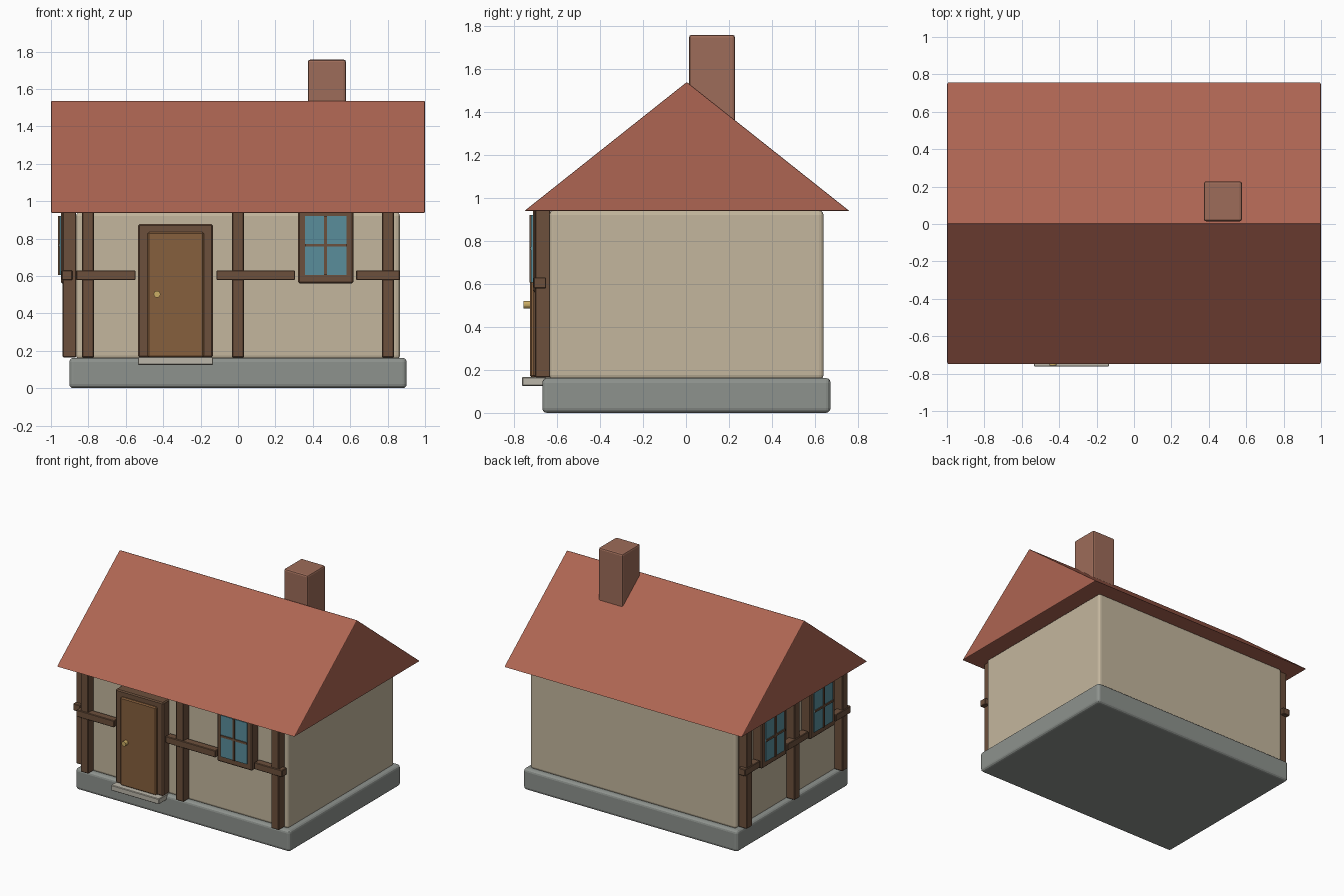
import bpy, bmesh, math
from mathutils import Matrix

if "Cube" in bpy.data.objects:
    bpy.data.objects.remove(bpy.data.objects["Cube"])


def mat(name, r, g, b):
    m = bpy.data.materials.new(name)
    m.diffuse_color = (r, g, b, 1)
    m.use_nodes = True
    m.node_tree.nodes["Principled BSDF"].inputs["Base Color"].default_value = m.diffuse_color
    return m


STONE = mat("stone", .27, .29, .27)
PLASTER = mat("plaster", .55, .47, .34)
TILE = mat("roof_tile", .42, .13, .085)
BRICK = mat("brick", .34, .15, .10)
TIMBER = mat("timber", .15, .08, .045)
DOOR = mat("door_wood", .24, .115, .047)
GLASS = mat("glass", .10, .27, .33)
STEP = mat("step_stone", .50, .47, .40)
BRASS = mat("brass", .60, .42, .13)

# The left wall is dressed like the front: same parts turned to face -x
FRONT = Matrix.Identity(4)
LEFT = Matrix.Translation((-.235, 0, 0)) @ Matrix.Rotation(-math.pi / 2, 4, 'Z')


def finish(name, bm, material, bevel=0, segments=2, side=FRONT):
    bm.transform(side)
    bmesh.ops.recalc_face_normals(bm, faces=bm.faces)
    me = bpy.data.meshes.new(name)
    bm.to_mesh(me)
    bm.free()
    me.materials.append(material)
    ob = bpy.data.objects.new(name, me)
    bpy.context.collection.objects.link(ob)
    if bevel:
        b = ob.modifiers.new("bevel", 'BEVEL')
        b.width = bevel
        b.segments = segments
    return ob


def box(name, x0, x1, y0, y1, z0, z1, material, bevel=.004, segments=1, side=FRONT):
    bm = bmesh.new()
    bmesh.ops.create_cube(bm, size=1)
    bmesh.ops.scale(bm, vec=(x1 - x0, y1 - y0, z1 - z0), verts=bm.verts)
    bmesh.ops.translate(bm, vec=((x0 + x1) / 2, (y0 + y1) / 2, (z0 + z1) / 2), verts=bm.verts)
    return finish(name, bm, material, bevel, segments, side)


def post(name, u, side=FRONT):
    box(name, u - .032, u + .032, -.702, -.63, .165, .945, TIMBER, side=side)


def rail(name, u0, u1, side=FRONT):
    box(name, u0, u1, -.708, -.65, .578, .63, TIMBER, side=side)


def window(name, u, side=FRONT):
    box(name + "_frame", u - .148, u + .148, -.712, -.63, .56, .955, TIMBER, .008, side=side)
    box(name + "_glass", u - .11, u + .11, -.72, -.69, .605, .92, GLASS, 0, side=side)
    box(name + "_bar_upright", u - .008, u + .008, -.727, -.70, .605, .92, TIMBER, 0, side=side)
    box(name + "_bar_cross", u - .11, u + .11, -.727, -.70, .757, .772, TIMBER, 0, side=side)


# Main masses
box("foundation", -.902, .902, -.668, .672, 0, .162, STONE, .022, 3)
box("walls", -.866, .866, -.635, .639, .155, .94, PLASTER, .02, 3)
box("chimney", .374, .577, .014, .228, 1.15, 1.757, BRICK, .012, 2)

# Roof: triangular profile extruded along x
bm = bmesh.new()
profile = [(-.752, .938), (.76, .938), (.004, 1.538)]
face = bm.faces.new([bm.verts.new((-1, y, z)) for y, z in profile])
ext = bmesh.ops.extrude_face_region(bm, geom=[face])
bmesh.ops.translate(bm, vec=(2, 0, 0), verts=[v for v in ext["geom"] if isinstance(v, bmesh.types.BMVert)])
finish("roof", bm, TILE, .006, 2)

# Front timbers and window
for i, x in enumerate((-.802, 0, .802)):
    post(f"front_post_{i}", x)
for i, (a, b) in enumerate(((-.866, -.548), (-.115, .305), (.632, .866))):
    rail(f"front_rail_{i}", a, b)
window("front_window", .469)

# Left wall timbers and windows
for i, y in enumerate((-.575, 0, .575)):
    post(f"left_post_{i}", y, LEFT)
for i, (a, b) in enumerate(((-.637, -.455), (-.127, .127), (.455, .637))):
    rail(f"left_rail_{i}", a, b, LEFT)
for i, y in enumerate((-.291, .291)):
    window(f"left_window_{i}", y, LEFT)

# Door, frame, step and knob
box("door_frame", -.535, -.133, -.71, -.63, .165, .877, TIMBER, .008)
box("door", -.484, -.182, -.726, -.68, .165, .835, DOOR, .008)
box("doorstep", -.535, -.133, -.762, -.63, .125, .167, STEP)
bm = bmesh.new()
bmesh.ops.create_cone(bm, cap_ends=True, segments=16, radius1=.018, radius2=.018, depth=.036,
                      matrix=Matrix.Translation((-.433, -.738, .503)) @ Matrix.Rotation(math.pi / 2, 4, 'X'))
finish("door_knob", bm, BRASS)
